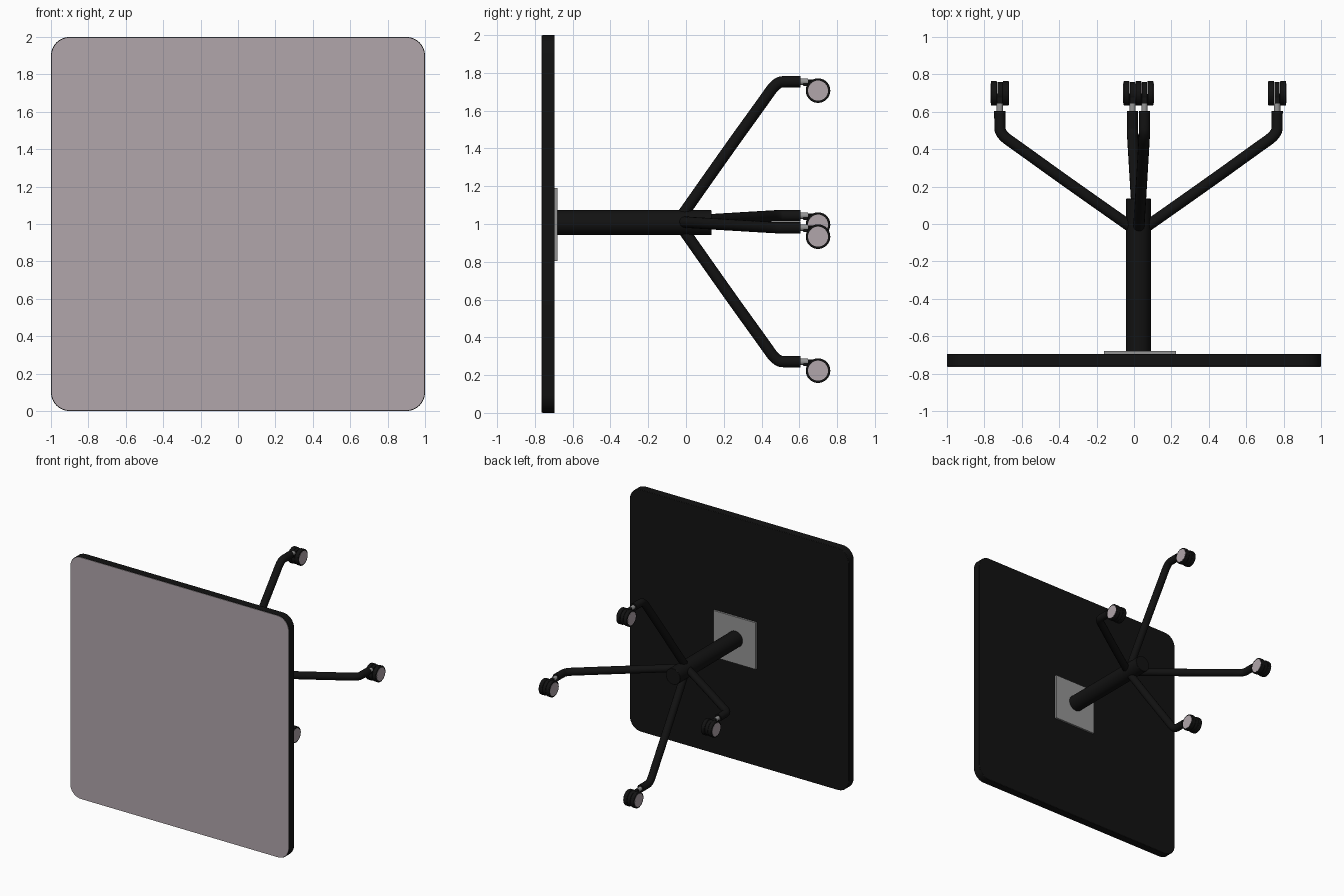
import bpy, bmesh, math
from math import pi, sin, cos

if "Cube" in bpy.data.objects:
    bpy.data.objects.remove(bpy.data.objects["Cube"])


def material(name, r, g, b):
    m = bpy.data.materials.new(name)
    m.diffuse_color = (r, g, b, 1)
    m.use_nodes = True
    m.node_tree.nodes["Principled BSDF"].inputs["Base Color"].default_value = m.diffuse_color
    return m


BLACK = material("black", 0.006, 0.006, 0.006)
PINK = material("pinkish grey", 0.44, 0.38, 0.41)
GREY = material("mid grey", 0.3, 0.3, 0.3)
CX, CZ = 0.024, 1.012          # axis of the pedestal


def finish(ob, name, mat, bevel=0, smooth=True):
    ob.name = name
    ob.data.materials.append(mat)
    if bevel:
        b = ob.modifiers.new("bevel", "BEVEL")
        b.width, b.segments, b.limit_method = bevel, 2, "ANGLE"
    if smooth:
        bpy.ops.object.select_all(action="DESELECT")
        ob.select_set(True)
        bpy.context.view_layer.objects.active = ob
        bpy.ops.object.shade_smooth_by_angle(angle=math.radians(35))
    return ob


def cylinder(name, loc, r, depth, axis, mat, bevel=0, sides=40):
    rot = (0, pi / 2, 0) if axis == "x" else (pi / 2, 0, 0)
    bpy.ops.mesh.primitive_cylinder_add(vertices=sides, radius=r, depth=depth,
                                        location=loc, rotation=rot)
    return finish(bpy.context.object, name, mat, bevel)


def box(name, loc, size, mat, bevel=0):
    bpy.ops.mesh.primitive_cube_add(size=1, location=loc)
    ob = bpy.context.object
    ob.scale = size
    bpy.ops.object.transform_apply(location=False, rotation=False, scale=True)
    return finish(ob, name, mat, bevel, smooth=False)


def rounded_slab(name, half, radius, y0, y1, mat, bevel=0):
    bm = bmesh.new()
    verts = []
    for q in range(4):
        a0 = q * pi / 2
        sx, sz = ((1, 1), (-1, 1), (-1, -1), (1, -1))[q]
        for i in range(9):
            a = a0 + i * pi / 16
            verts.append(bm.verts.new((sx * (half - radius) + radius * cos(a), y0,
                                       1 + sz * (half - radius) + radius * sin(a))))
    face = bm.faces.new(verts)
    res = bmesh.ops.extrude_face_region(bm, geom=[face])
    moved = [v for v in res["geom"] if isinstance(v, bmesh.types.BMVert)]
    bmesh.ops.translate(bm, verts=moved, vec=(0, y1 - y0, 0))
    bmesh.ops.recalc_face_normals(bm, faces=bm.faces)
    me = bpy.data.meshes.new(name)
    bm.to_mesh(me)
    bm.free()
    ob = bpy.data.objects.new(name, me)
    bpy.context.collection.objects.link(ob)
    return finish(ob, name, mat, bevel)


# table top lying on its edge: black core with a coloured front surface
rounded_slab("table_top_core", 1.0, 0.1, -0.762, -0.695, BLACK, 0.004)
rounded_slab("table_top_surface", 0.997, 0.098, -0.765, -0.76, PINK)

# pedestal post and its mounting plate
box("mounting_plate", (CX + 0.008, -0.687, 0.997), (0.385, 0.016, 0.385), GREY)
cylinder("pedestal_post", (CX, -0.277, 1.007), 0.066, 0.825, "y", BLACK, 0.003, 48)

# leg profile as (distance from axis, y)
PROFILE = [(0.02, -0.03), (0.37, 0.215), (0.64, 0.41), (0.74, 0.48),
           (0.742, 0.54), (0.742, 0.605)]


def leg(name, ang):
    cu = bpy.data.curves.new(name, "CURVE")
    cu.dimensions = "3D"
    cu.bevel_depth, cu.bevel_resolution, cu.use_fill_caps = 0.03, 6, True
    sp = cu.splines.new("NURBS")
    sp.points.add(len(PROFILE) - 1)
    for p, (r, y) in zip(sp.points, PROFILE):
        p.co = (CX + r * cos(ang), y, CZ + r * sin(ang), 1)
    sp.order_u, sp.use_endpoint_u, sp.resolution_u = 3, True, 8
    ob = bpy.data.objects.new(name, cu)
    bpy.context.collection.objects.link(ob)
    bpy.ops.object.select_all(action="DESELECT")
    ob.select_set(True)
    bpy.context.view_layer.objects.active = ob
    bpy.ops.object.convert(target="MESH")
    finish(bpy.context.object, name, BLACK)


def caster(name, x, z):
    # stem and hood neck, then twin wheels with hub caps hung below the stem
    cylinder(name + "_stem", (x, 0.62, z), 0.017, 0.05, "y", GREY, sides=20)
    box(name + "_neck", (x, 0.66, z - 0.006), (0.03, 0.08, 0.034), BLACK, 0.004)
    wz = z - 0.047
    cylinder(name + "_hood", (x, 0.698, wz), 0.062, 0.026, "x", BLACK)
    for s, side in ((-1, "left"), (1, "right")):
        cylinder(f"{name}_{side}_wheel", (x + s * 0.032, 0.699, wz), 0.065, 0.033,
                 "x", BLACK, 0.004)
        cylinder(f"{name}_{side}_hub_cap", (x + s * 0.047, 0.699, wz), 0.053, 0.006,
                 "x", PINK)


# four legs at right angles, slightly turned about the post
for i, side in enumerate(("right", "upper", "left", "lower")):
    ang = i * pi / 2 - 0.043
    leg(side + "_leg", ang)
    caster(side + "_caster", CX + 0.742 * cos(ang), CZ + 0.742 * sin(ang))
